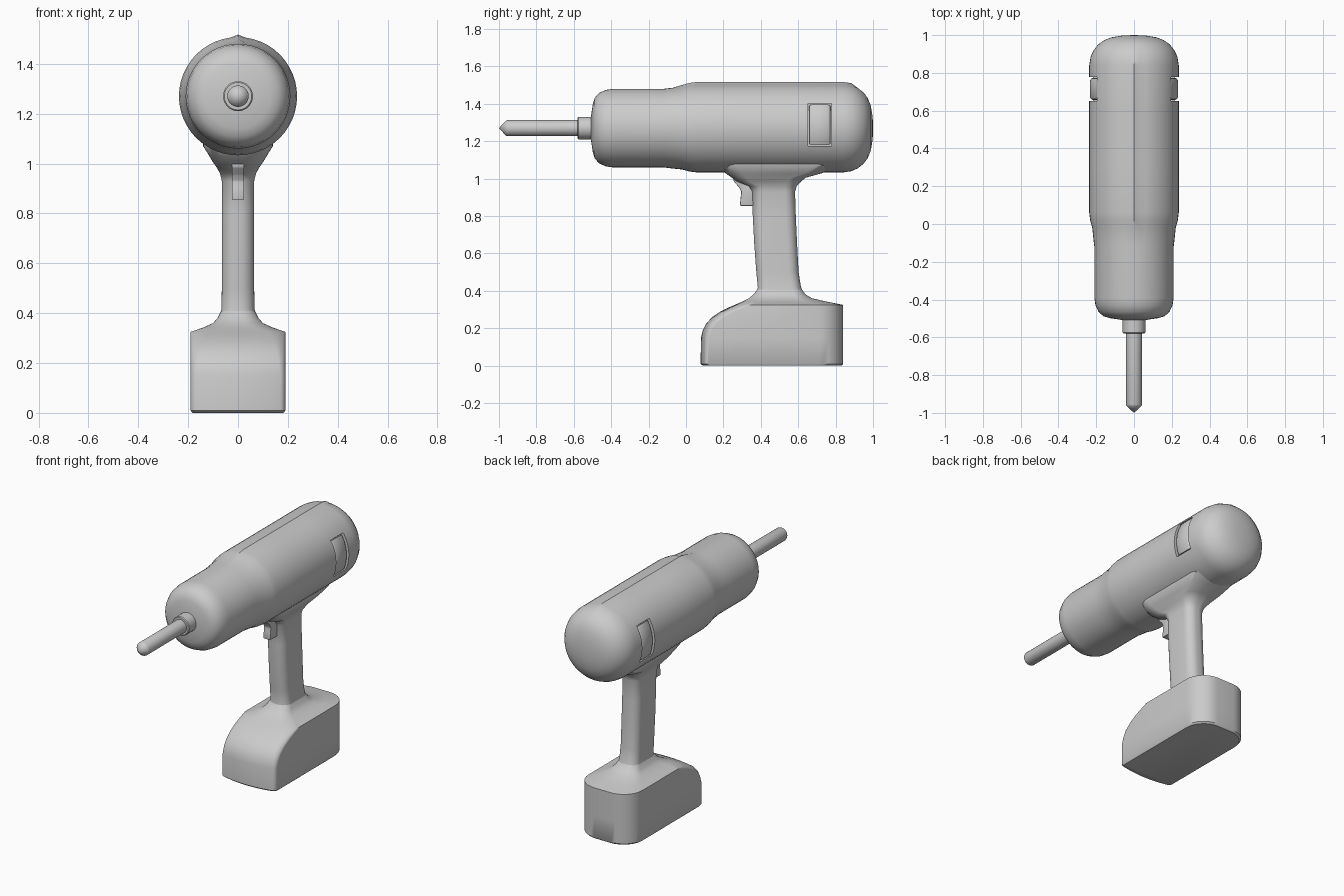
import bpy, bmesh, math

if "Cube" in bpy.data.objects:
    bpy.data.objects.remove(bpy.data.objects["Cube"])

AXIS_Z = 1.27


def finish(name, bm, angle=35):
    bmesh.ops.remove_doubles(bm, verts=bm.verts, dist=1e-5)
    bmesh.ops.recalc_face_normals(bm, faces=bm.faces)
    me = bpy.data.meshes.new(name)
    bm.to_mesh(me)
    bm.free()
    ob = bpy.data.objects.new(name, me)
    bpy.context.collection.objects.link(ob)
    smooth(ob, angle)
    return ob


def smooth(ob, angle=35):
    bpy.ops.object.select_all(action='DESELECT')
    ob.select_set(True)
    bpy.context.view_layer.objects.active = ob
    bpy.ops.object.shade_smooth_by_angle(angle=math.radians(angle))


def skin(bm, rings, closed=True):
    """Bridge rings of equal length with quads."""
    n = len(rings[0])
    for a, b in zip(rings, rings[1:]):
        for i in range(n if closed else n - 1):
            j = (i + 1) % n
            bm.faces.new((a[i], a[j], b[j], b[i]))


def revolve(name, profile, segs=48, ridge=0.0):
    """Turn a (y, radius) profile around the drill axis."""
    bm = bmesh.new()
    rings = []
    for y, r in profile:
        ring = []
        for i in range(segs):
            a = 2 * math.pi * i / segs
            lift = ridge if i == 0 and r > 0.22 else 0
            ring.append(bm.verts.new((r * math.sin(a), y, AXIS_Z + r * math.cos(a) + lift)))
        rings.append(ring)
    skin(bm, rings)
    return finish(name, bm)


def plan(y0, y1, hx, rf, rr, bulge, n=8):
    """Rounded rectangle outline with separate front and rear radii and a bowed front."""
    pts = []
    for cx, cy, r, start in ((hx - rr, y1 - rr, rr, 0), (-hx + rr, y1 - rr, rr, 90),
                             (-hx + rf, y0 + rf, rf, 180), (hx - rf, y0 + rf, rf, 270)):
        for i in range(n + 1):
            a = math.radians(start + 90 * i / n)
            pts.append((cx + r * math.cos(a), cy + r * math.sin(a)))
        if start == 180:
            pts += [((-hx + rf) * (1 - k / 3), y0) for k in range(1, 6)]
    mid = (y0 + y1) / 2
    return [(x, y + bulge * (x / hx) ** 2 if y < mid else y) for x, y in pts]


def loft(name, sections):
    bm = bmesh.new()
    rings = [[bm.verts.new((x, y, z)) for x, y in plan(*s)] for z, *s in sections]
    skin(bm, rings)
    bm.faces.new(rings[0])
    bm.faces.new(rings[-1])
    return finish(name, bm, 40)


# motor housing
body = revolve("housing", [
    (1.0, 0), (0.998, 0.06), (0.988, 0.12), (0.972, 0.16), (0.95, 0.19), (0.92, 0.214),
    (0.885, 0.23), (0.84, 0.237), (0.6, 0.237), (0.3, 0.237), (0.06, 0.237), (0.02, 0.232),
    (-0.02, 0.221), (-0.07, 0.216), (-0.12, 0.21), (-0.39, 0.21), (-0.43, 0.204), (-0.465, 0.188),
    (-0.488, 0.162), (-0.498, 0.13), (-0.507, 0.07), (-0.51, 0)], ridge=0.01)

# side slots and the curved pads inside them
for side in (1, -1):
    bpy.ops.mesh.primitive_cube_add(size=1, location=(side * 0.24, 0.715, 1.2875))
    cutter = bpy.context.object
    cutter.scale = (0.14, 0.126, 0.227)
    cutter.hide_render = True
    mod = body.modifiers.new("slot", 'BOOLEAN')
    mod.operation = 'DIFFERENCE'
    mod.solver = 'EXACT'
    mod.object = cutter
    bpy.context.view_layer.objects.active = body
    bpy.ops.object.modifier_apply(modifier=mod.name)
    bpy.data.objects.remove(cutter)

    bm = bmesh.new()
    rings = []
    for i in range(13):
        a = math.radians(-22.5 + 55 * i / 12)
        rings.append([bm.verts.new((side * r * math.cos(a), y, AXIS_Z + r * math.sin(a)))
                      for y, r in ((0.657, 0.18), (0.657, 0.218), (0.661, 0.227), (0.671, 0.233),
                                   (0.759, 0.233), (0.769, 0.227), (0.773, 0.218), (0.773, 0.18))])
    skin(bm, rings)
    bm.faces.new(rings[0])
    bm.faces.new(rings[-1])
    finish("side_pad_" + ("right" if side > 0 else "left"), bm)
smooth(body)

# chuck and bit
revolve("chuck", [(-0.48, 0), (-0.48, 0.06), (-0.575, 0.06), (-0.58, 0.055), (-0.58, 0)], 32)
revolve("bit", [(-0.55, 0), (-0.55, 0.043), (-0.955, 0.043), (-0.963, 0.04), (-1.0, 0)], 24)

# grip with flared collar: z, front y, rear y, half width, front radius, rear radius, bow
loft("grip", [
    (0.38, 0.375, 0.63, 0.075, 0.06, 0.06, 0), (0.42, 0.384, 0.615, 0.066, 0.055, 0.055, 0),
    (0.5, 0.376, 0.602, 0.065, 0.055, 0.055, 0), (0.65, 0.365, 0.594, 0.065, 0.055, 0.055, 0),
    (0.8, 0.357, 0.587, 0.065, 0.055, 0.055, 0), (0.93, 0.353, 0.583, 0.065, 0.055, 0.055, 0),
    (0.96, 0.335, 0.592, 0.072, 0.06, 0.06, 0), (0.985, 0.27, 0.615, 0.086, 0.07, 0.07, 0),
    (1.005, 0.245, 0.64, 0.1, 0.08, 0.08, 0), (1.03, 0.21, 0.73, 0.115, 0.09, 0.09, 0),
    (1.07, 0.18, 0.79, 0.14, 0.1, 0.1, 0), (1.1, 0.18, 0.79, 0.14, 0.1, 0.1, 0)])

# battery base
loft("battery_base", [
    (0.0, 0.09, 0.832, 0.183, 0.02, 0.13, 0.025), (0.01, 0.078, 0.84, 0.19, 0.02, 0.13, 0.025),
    (0.15, 0.08, 0.84, 0.19, 0.02, 0.13, 0.025), (0.19, 0.09, 0.84, 0.19, 0.025, 0.13, 0.025),
    (0.225, 0.108, 0.84, 0.19, 0.03, 0.13, 0.025), (0.26, 0.14, 0.84, 0.19, 0.04, 0.13, 0.025),
    (0.29, 0.185, 0.84, 0.19, 0.05, 0.13, 0.025), (0.312, 0.23, 0.84, 0.19, 0.06, 0.13, 0.025),
    (0.325, 0.26, 0.84, 0.19, 0.07, 0.13, 0.02), (0.342, 0.3, 0.755, 0.14, 0.07, 0.11, 0.01),
    (0.36, 0.335, 0.675, 0.1, 0.065, 0.08, 0), (0.38, 0.36, 0.64, 0.082, 0.06, 0.065, 0),
    (0.41, 0.383, 0.618, 0.067, 0.055, 0.055, 0)])

# trigger
bm = bmesh.new()
outline = ((0.25, 1.02), (0.255, 0.985), (0.283, 0.955), (0.296, 0.93), (0.292, 0.9),
           (0.288, 0.855), (0.375, 0.855), (0.375, 1.02))
skin(bm, [[bm.verts.new((x, y, z)) for y, z in outline] for x in (-0.025, 0.025)])
bm.verts.ensure_lookup_table()
bm.faces.new(bm.verts[:8])
bm.faces.new(bm.verts[8:])
bmesh.ops.recalc_face_normals(bm, faces=bm.faces)
bmesh.ops.bevel(bm, geom=bm.edges[:], offset=0.005, segments=2, affect='EDGES', profile=0.5)
finish("trigger", bm)
